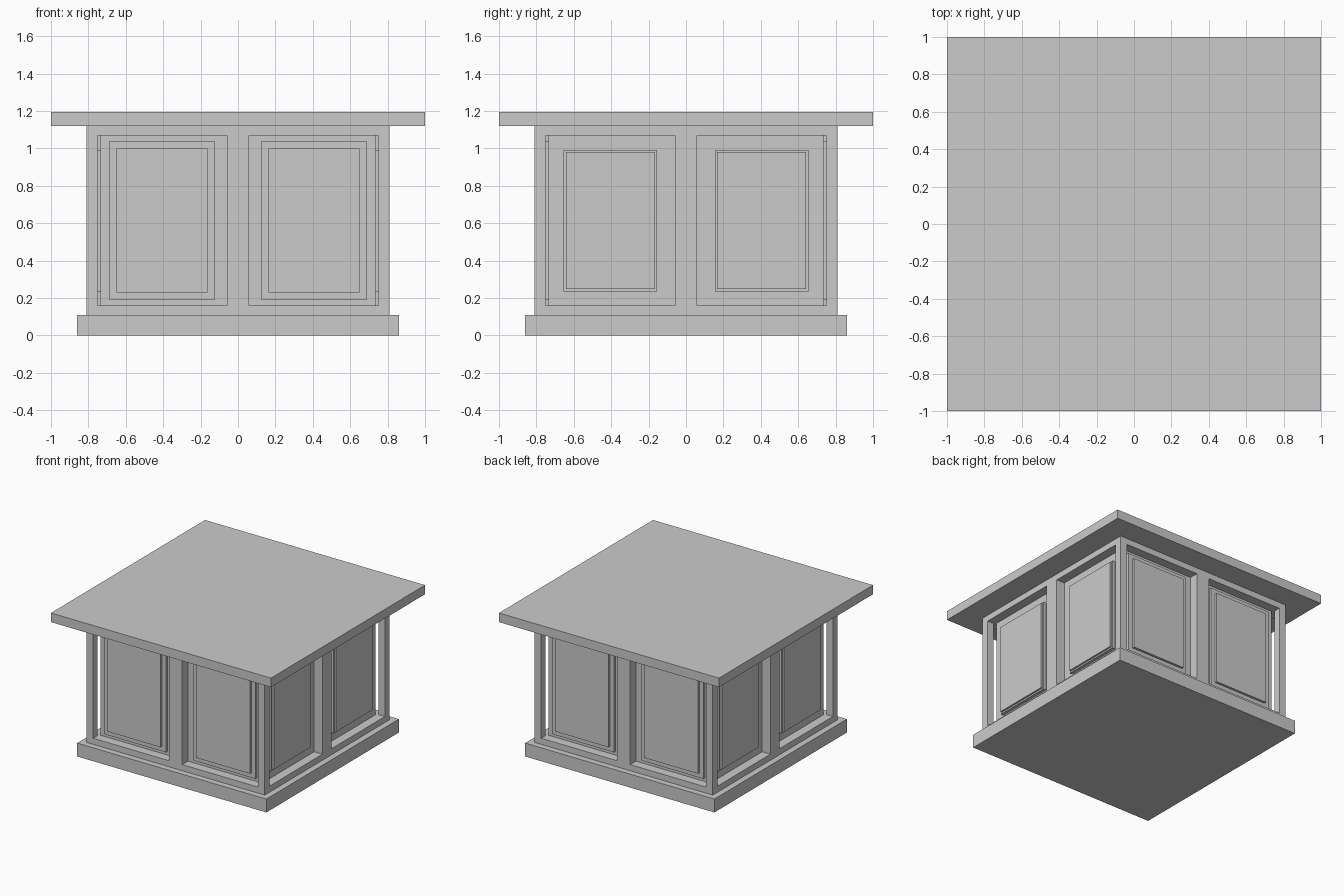
import bpy

if "Cube" in bpy.data.objects:
    bpy.data.objects.remove(bpy.data.objects["Cube"])


def box(name, x0, x1, y0, y1, z0, z1):
    bpy.ops.mesh.primitive_cube_add(size=1, location=((x0 + x1) / 2, (y0 + y1) / 2, (z0 + z1) / 2))
    ob = bpy.context.object
    ob.name = name
    ob.scale = (x1 - x0, y1 - y0, z1 - z0)
    bpy.ops.object.transform_apply(location=True, rotation=False, scale=True)
    return ob


def face_box(name, side, a0, a1, depth, z0, z1):
    """Box on one of the four faces: spans a0..a1 along it, out to 'depth'."""
    axis, s = side
    lo, hi = sorted((s * CORE, s * depth))
    if axis == "y":
        return box(name, a0, a1, lo, hi, z0, z1)
    return box(name, lo, hi, a0, a1, z0, z1)


BODY, CORE = 0.81, 0.735

# Plinth, top slab and recessed core
box("plinth", -0.86, 0.86, -0.86, 0.86, 0, 0.11)
box("top_slab", -1, 1, -1, 1, 1.12, 1.195)
box("core", -CORE, CORE, -CORE, CORE, 0.16, 1.07)

# Rails running round the bottom and top of the body
box("bottom_rail", -BODY, BODY, -BODY, BODY, 0.11, 0.16)
box("top_rail", -BODY, BODY, -BODY, BODY, 1.07, 1.12)

# Corner posts
for sx in (-1, 1):
    for sy in (-1, 1):
        xs = sorted((sx * 0.75, sx * BODY))
        ys = sorted((sy * 0.75, sy * BODY))
        box("corner_post", *xs, *ys, 0.16, 1.07)

# Raised panel tiers as (inner edge, outer edge, depth, bottom, top)
TIERS = {
    "y": [(0.125, 0.688, 0.755, 0.19, 1.04), (0.163, 0.65, 0.775, 0.23, 1.0)],
    "x": [(0.155, 0.655, 0.76, 0.235, 0.992), (0.165, 0.642, 0.775, 0.247, 0.98)],
}

# Centre stile and two stepped panels on each face
for axis in ("x", "y"):
    for s in (-1, 1):
        side = (axis, s)
        face_box("centre_stile", side, -0.06, 0.06, BODY, 0.16, 1.07)
        for m in (-1, 1):
            for name, (a, b, d, z0, z1) in zip(("panel_moulding", "panel_field"), TIERS[axis]):
                a0, a1 = sorted((m * a, m * b))
                face_box(name, side, a0, a1, d, z0, z1)
